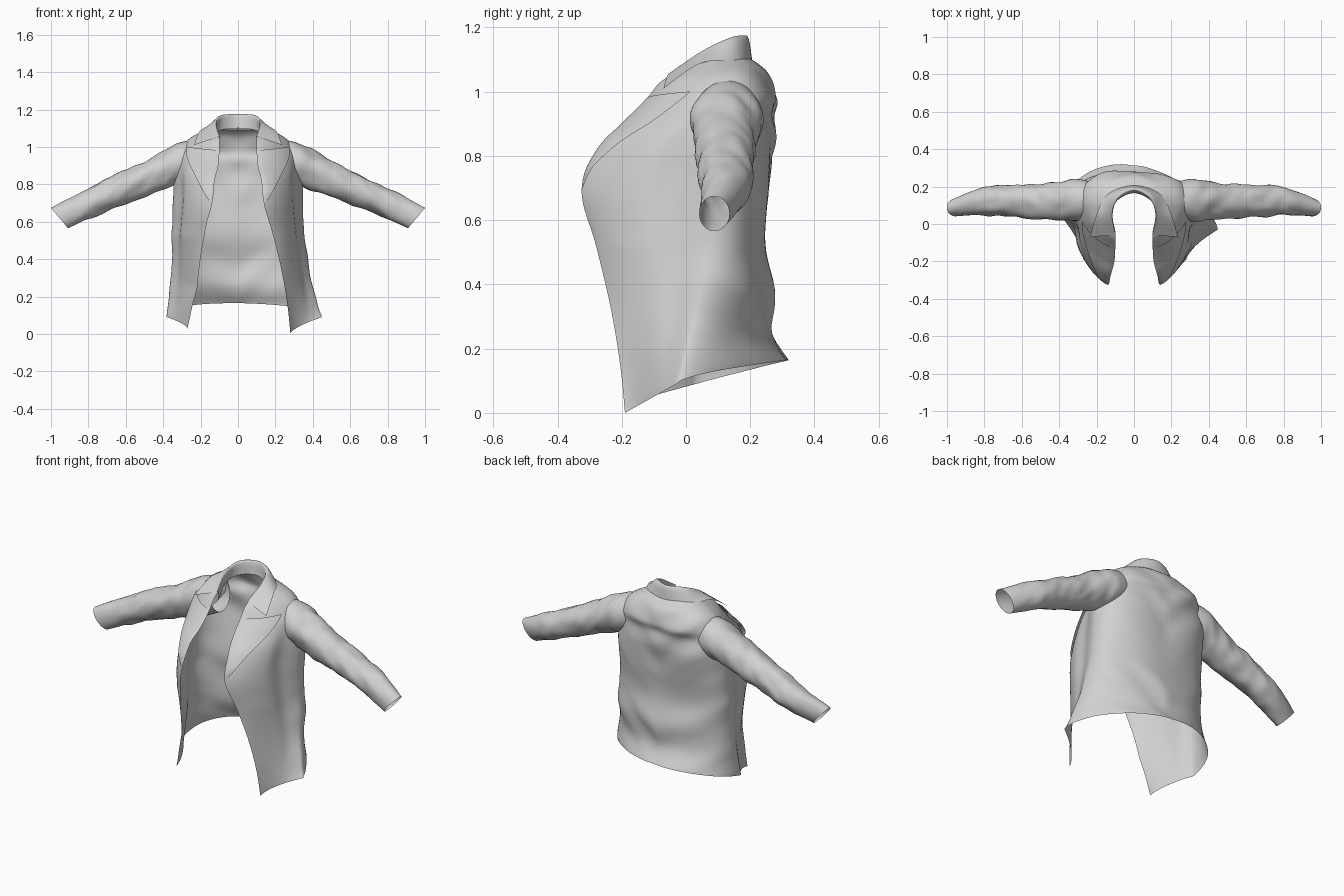
import bpy
import math
from mathutils import Vector, noise

if "Cube" in bpy.data.objects:
    bpy.data.objects.remove(bpy.data.objects["Cube"], do_unlink=True)

# One cloth colour
cloth = bpy.data.materials.new("light_grey_cloth")
cloth.use_nodes = True
GREY = (0.64, 0.64, 0.64, 1.0)
cloth.diffuse_color = GREY
shader = next(n for n in cloth.node_tree.nodes if n.type == "BSDF_PRINCIPLED")
shader.inputs["Base Color"].default_value = GREY
shader.inputs["Roughness"].default_value = 0.8


def spline(rows, v):
    """Catmull-Rom through equal-length rows, v counted in rows."""
    last = len(rows) - 1
    i = max(0, min(int(v), last - 1))
    t = v - i
    a, b, c, d = (rows[max(0, min(k, last))] for k in (i - 1, i, i + 1, i + 2))
    return [q + 0.5 * t * (r - p + t * (2 * p - 5 * q + 4 * r - s + t * (3 * (q - r) + s - p)))
            for p, q, r, s in zip(a, b, c, d)]


def steps(start, end, count):
    return [start + (end - start) * k / count for k in range(count + 1)]


def mix(a, b, t):
    return a + (b - a) * t


def clamp(t):
    return max(0.0, min(1.0, t))


def sheet(name, rows, closed=False, hole=None):
    """Skin rows of points into a smooth single-layer cloth surface."""
    n = len(rows[0])
    verts = [p for row in rows for p in row]
    faces = []
    for r in range(len(rows) - 1):
        for c in range(n if closed else n - 1):
            d = (c + 1) % n
            face = (r * n + c, r * n + d, (r + 1) * n + d, (r + 1) * n + c)
            centre = sum((verts[i] for i in face), Vector()) / len(face)
            if not (hole and hole(centre)):
                faces.append(face)
    mesh = bpy.data.meshes.new(name)
    mesh.from_pydata(verts, [], faces)
    mesh.materials.append(cloth)
    for poly in mesh.polygons:
        poly.use_smooth = True
    mesh.update()
    obj = bpy.data.objects.new(name, mesh)
    bpy.context.collection.objects.link(obj)
    return obj


# Body levels: front edge x, y, z / side x, y, z / back y, z
BODY = [
    (.28, -.19, .00, .42, .00, .09, .32, .165),
    (.265, -.205, .15, .395, .02, .20, .275, .26),
    (.235, -.235, .33, .37, .05, .36, .265, .40),
    (.19, -.28, .52, .355, .07, .52, .24, .54),
    (.14, -.325, .69, .35, .08, .68, .26, .70),
    (.125, -.275, .82, .345, .09, .82, .28, .83),
    (.105, -.20, .90, .335, .10, .91, .27, .92),
    (.10, -.13, .97, .305, .11, .99, .285, .98),
    (.10, -.085, 1.025, .25, .11, 1.05, .25, 1.06),
    (.10, -.05, 1.05, .15, .09, 1.10, .19, 1.11),
]


def body_point(side, u, v):
    """u runs from 0 at the front edge, 1 at the side, to 2 at the back."""
    fx, fy, fz, sx, sy, sz, by, bz = spline(BODY, v)
    low = clamp(1 - v / 3)
    left = (1 + side) / 2
    # The hem hangs unevenly: flared on the left, pushed back on the right
    sx += mix(-0.04, 0.03, left) * low
    sy += mix(0.03, -0.03, left) * low
    fx -= 0.035 * (1 - left) * clamp(1 - abs(v - 1.5) / 2)
    fz += 0.03 * (1 - left) * low
    if u <= 1:
        sn, cs = math.sin(u * math.pi / 2), math.cos(u * math.pi / 2)
        # Vertical hollow where the front panel meets the side
        hollow = 0.1 * math.exp(-((u - 0.78) / 0.13) ** 2) * (1 - low) * clamp((6.5 - v) / 2)
        along = mix(0.4 * u + 0.6 * sn, u ** 1.6, low) - hollow
        away = mix(0.4 * (1 - u) + 0.6 * cs, 1 - u, low)
        p = Vector((fx + (sx - fx) * along, sy + (fy - sy) * away, fz + (sz - fz) * u))
    else:
        t = (u - 1) * math.pi / 2
        sn, cs = math.sin(t), max(0.0, math.cos(t))
        power = 0.83 + 0.5 * low * left
        p = Vector((sx * cs ** power, sy + (by - sy) * sn ** power, sz + (bz - sz) * sn ** 0.8))
    p.x *= side
    # Soft pulled folds, stronger across the back
    slant = abs(p.x) * 5
    fold = noise.noise(Vector((p.x * 3, p.y * 2, p.z * 8 - slant)))
    out = Vector((p.x, p.y - 0.02, 0)).normalized()
    return p + out * (fold * 0.02 * clamp(u - 0.7) * clamp(9 - v))


def in_armhole(c):
    return abs(c.x) > 0.28 and math.hypot(c.y - 0.125, c.z - 0.9) < 0.075


around = steps(0, 2, 48)
rows = []
for v in steps(0, len(BODY) - 1, 72):
    rows.append([body_point(-1, u, v) for u in around]
                + [body_point(1, u, v) for u in reversed(around[:-1])])
sheet("jacket_body", rows, hole=in_armhole)

# Sleeve rings: x, z, y, height radius, depth radius, tilt
SLEEVE = [
    (.21, .945, .13, .098, .09, .20),
    (.30, .915, .128, .108, .112, .28),
    (.38, .882, .123, .099, .102, .35),
    (.50, .825, .121, .09, .093, .40),
    (.65, .763, .125, .081, .086, .42),
    (.80, .695, .123, .075, .075, .50),
    (.955, .62, .088, .071, .047, .70),
]


def sleeve_ring(side, v):
    x, z, y, high, deep, tilt = spline(SLEEVE, v)
    ring = []
    for k in range(28):
        a = 2 * math.pi * k / 28
        up, out = math.cos(a), math.sin(a)
        fade = clamp(v - 0.7) * clamp(len(SLEEVE) - 1 - v)
        crease = noise.noise(Vector((x * 15 + up, out * 1.5, up * 1.5 + side * 4)))
        grow = 1 + 0.12 * fade * crease
        lift = high * up * grow
        ring.append(Vector((side * (x + lift * math.sin(tilt)),
                            y + deep * out * grow, z + lift * math.cos(tilt))))
    return ring


# Lapels folded back over the front panels
def lapel_row(side, v):
    width = 0.72 * ((v - 4) / 3) ** 0.8 if v > 4 else 0.0
    row = []
    for k in steps(0, 1, 10):
        push = Vector((0.4 * side, -1, 0.3)).normalized() * (0.022 * math.sqrt(k))
        row.append(body_point(side, width * k, v) + push * clamp(2 * (v - 4)))
    return row


for side, label in ((1, "left"), (-1, "right")):
    sheet(label + "_sleeve",
          [sleeve_ring(side, v) for v in steps(0, len(SLEEVE) - 1, 66)], closed=True)
    sheet(label + "_lapel", [lapel_row(side, v) for v in steps(4, 7.15, 24)])

# Collar sections from back to front: stand foot, two roll points, fall edge
COLLAR = [
    (0, .165, 1.10, 0, .178, 1.168, 0, .195, 1.165, 0, .207, 1.09),
    (.09, .125, 1.09, .088, .132, 1.162, .105, .15, 1.157, .14, .165, 1.09),
    (.12, .05, 1.06, .115, .05, 1.122, .135, .05, 1.118, .20, .05, 1.09),
    (.10, -.04, 1.00, .10, -.045, 1.055, .115, -.058, 1.05, .235, -.07, 1.01),
]


def mirrored(section):
    return [-n if i % 3 == 0 else n for i, n in enumerate(section)]


stations = [mirrored(s) for s in reversed(COLLAR[1:])] + COLLAR
rows = []
for v in steps(0, len(stations) - 1, 48):
    flat = spline(stations, v)
    points = [flat[i:i + 3] for i in range(0, len(flat), 3)]
    rows.append([Vector(spline(points, w)) for w in steps(0, len(points) - 1, 15)])
sheet("collar", rows)
